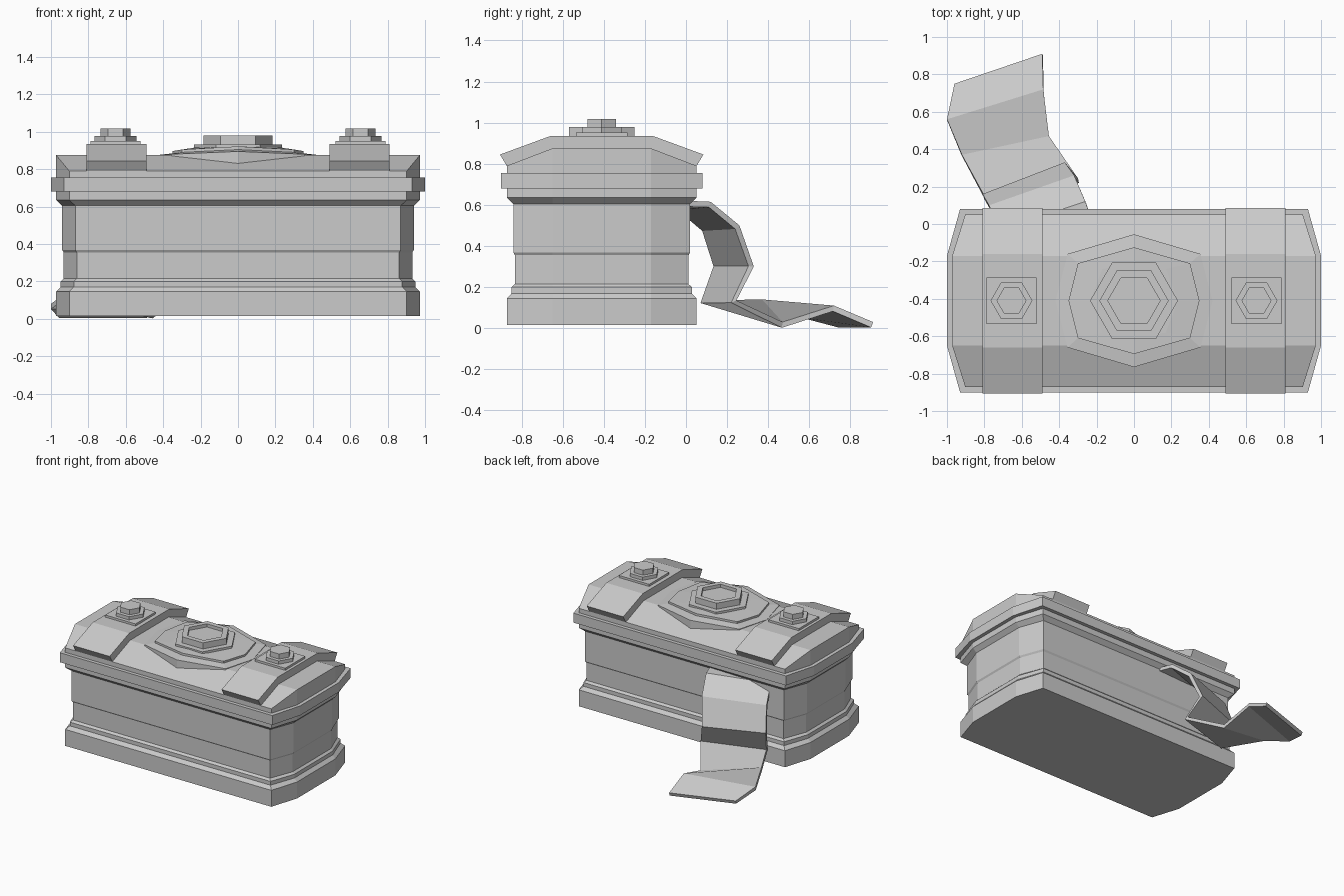
import bpy
from math import cos, sin, pi

if "Cube" in bpy.data.objects:
    bpy.data.objects.remove(bpy.data.objects["Cube"])

CY = -0.41  # chest centre in y


def mesh(name, verts, faces):
    me = bpy.data.meshes.new(name)
    me.from_pydata(verts, [], faces)
    ob = bpy.data.objects.new(name, me)
    bpy.context.collection.objects.link(ob)
    return ob


def loft(name, rings, caps=True):
    """Skin a stack of equal-length counter-clockwise rings, bottom to top."""
    n = len(rings[0])
    verts = [v for r in rings for v in r]
    faces = [(k * n + i, k * n + (i + 1) % n, (k + 1) * n + (i + 1) % n, (k + 1) * n + i)
             for k in range(len(rings) - 1) for i in range(n)]
    faces.append(tuple(reversed(range(n))))
    if caps:
        last = (len(rings) - 1) * n
        faces.append(tuple(range(last, last + n)))
    return mesh(name, verts, faces)


def chest_ring(d, z, z_mid=None):
    """Eight-sided chest outline inset by d; z_mid is the height at the end facets."""
    zm = z if z_mid is None else z_mid
    cx, ex, h, m = 0.93 - d, 1 - d, 0.49 - d, 0.24
    pts = [(-cx, -h, z), (cx, -h, z), (ex, -m, zm), (ex, m, zm),
           (cx, h, z), (-cx, h, z), (-ex, m, zm), (-ex, -m, zm)]
    return [(x, y + CY, w) for x, y, w in pts]


def hex_ring(cx, r, z):
    return [(cx + r * cos(i * pi / 3), CY + r * sin(i * pi / 3), z) for i in range(6)]


# Chest body with plinth, bands and rim
body = [(0.028, 0.015), (0.028, 0.145), (0.052, 0.17), (0.052, 0.20), (0.068, 0.215),
        (0.068, 0.355), (0.060, 0.368), (0.060, 0.605), (0.028, 0.635), (0.028, 0.68)]
loft("chest_body", [chest_ring(d, z) for d, z in body])
loft("lid_rim", [chest_ring(0, 0.68), chest_ring(0, 0.755)])

# Lid with three-plane roof
lid = loft("lid", [chest_ring(0.028, 0.755), chest_ring(0.028, 0.79, 0.875)], caps=False)
lid_faces = [tuple(p.vertices) for p in lid.data.polygons]
lid_verts = [tuple(v.co) for v in lid.data.vertices]
lid.data.clear_geometry()
lid.data.from_pydata(lid_verts, [], lid_faces + [(8, 9, 10, 15), (15, 10, 11, 14), (14, 11, 12, 13)])

# Straps with bolts on both ends
half = [(0.462, 0.755), (0.462, 0.79), (0.495, 0.845), (0.25, 0.935)]
profile = half + [(-y, z) for y, z in reversed(half)]
for side, s in (("left", -1), ("right", 1)):
    x0, x1 = sorted((s * 0.49, s * 0.81))
    loft("strap_" + side, [[(x, CY + y, z) for y, z in profile] for x in (x0, x1)])
    cx = s * 0.655
    plate = [(-0.133, -0.125), (0.133, -0.125), (0.133, 0.125), (-0.133, 0.125)]
    loft("bolt_plate_" + side, [[(cx + x, CY + y, z) for x, y in plate] for z in (0.92, 0.952)])
    loft("bolt_" + side, [hex_ring(cx, r, z) for r, z in
                          ((0.112, 0.94), (0.112, 0.978), (0.08, 0.978), (0.08, 1.018))])


# Lid medallion: two domed eight-sided plates and a hexagonal boss
def plate_ring(x_side, x_diag, y_diag, y_tip, zs, zd, zt):
    pts = [(x_side, 0, zs), (x_diag, y_diag, zd), (0, y_tip, zt), (-x_diag, y_diag, zd),
           (-x_side, 0, zs), (-x_diag, -y_diag, zd), (0, -y_tip, zt), (x_diag, -y_diag, zd)]
    return [(x, CY + y, z) for x, y, z in pts]


outer = (0.42, 0.355, 0.25, 0.355)
inner = (0.35, 0.30, 0.20, 0.285)
loft("medallion", [plate_ring(*outer, 0.82, 0.82, 0.82), plate_ring(*outer, 0.877, 0.880, 0.895),
                   plate_ring(*inner, 0.882, 0.890, 0.905), plate_ring(*inner, 0.897, 0.905, 0.922),
                   plate_ring(0.235, 0.17, 0.17, 0.20, 0.915, 0.915, 0.922)])
loft("medallion_boss", [hex_ring(0, r, z) for r, z in
                        ((0.235, 0.89), (0.235, 0.932), (0.185, 0.932), (0.185, 0.98),
                         (0.14, 0.98), (0.14, 0.955))])

# Cloth hanging out of the back: paired left/right edge points
left = [(-0.68, -0.07, 0.60), (-0.72, -0.03, 0.60), (-0.775, 0.10, 0.49), (-0.81, 0.16, 0.30),
        (-0.77, 0.095, 0.135), (-0.92, 0.37, 0.14), (-1.0, 0.56, 0.08), (-0.96, 0.75, 0.03)]
right = [(-0.22, 0.0, 0.62), (-0.26, 0.12, 0.615), (-0.32, 0.26, 0.50), (-0.37, 0.33, 0.30),
         (-0.30, 0.245, 0.135), (-0.455, 0.47, 0.03), (-0.485, 0.72, 0.11), (-0.49, 0.91, 0.03)]
n = len(left)
cloth = mesh("cloth", left + right, [(i, n + i, n + i + 1, i + 1) for i in range(n - 1)])
mod = cloth.modifiers.new("thickness", 'SOLIDIFY')
mod.thickness = 0.028
mod.offset = -1
